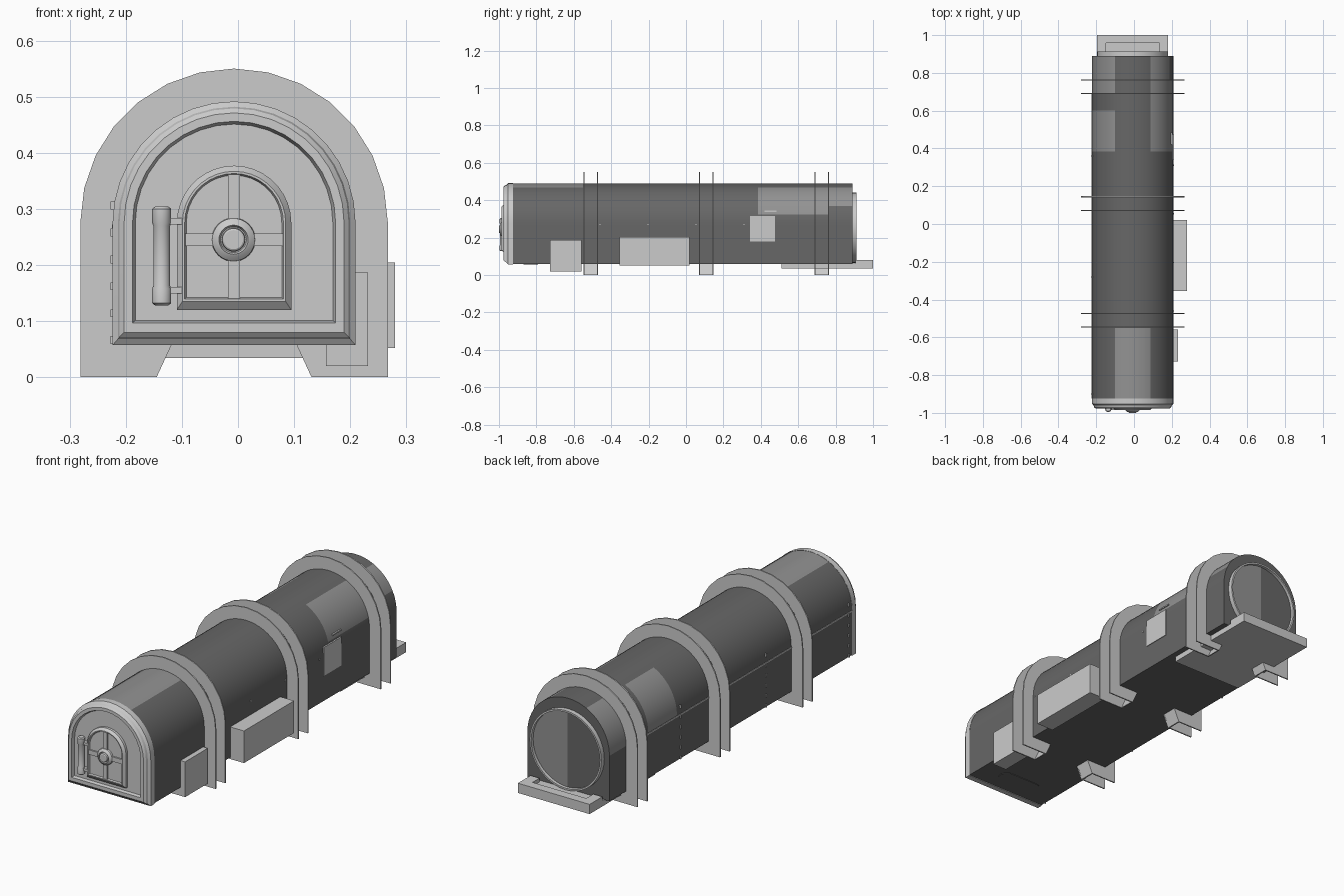
import bpy, bmesh, math

if "Cube" in bpy.data.objects:
    bpy.data.objects.remove(bpy.data.objects["Cube"])

CX, CZ = -0.007, 0.275   # shared centre of every arch


def material(name, v):
    m = bpy.data.materials.new(name)
    m.diffuse_color = (v, v, v, 1)
    m.use_nodes = True
    m.node_tree.nodes["Principled BSDF"].inputs["Base Color"].default_value = m.diffuse_color
    return m


LIGHT = material("light_grey", 0.60)
MID = material("worn_grey", 0.29)
DARK = material("dark_grey", 0.135)


def finish(name, bm, mats):
    bmesh.ops.recalc_face_normals(bm, faces=bm.faces)
    me = bpy.data.meshes.new(name)
    bm.to_mesh(me)
    bm.free()
    for m in mats:
        me.materials.append(m)
    me.shade_smooth()
    me.set_sharp_from_angle(angle=math.radians(25))
    ob = bpy.data.objects.new(name, me)
    bpy.context.collection.objects.link(ob)
    return ob


def skin(name, rings, mats=(LIGHT,), rule=None, caps=True):
    """Join closed rings of equal length, optionally colouring faces by a rule."""
    bm = bmesh.new()
    vs = [[bm.verts.new(p) for p in r] for r in rings]
    n = len(vs[0])
    for a, b in zip(vs, vs[1:]):
        for i in range(n):
            j = (i + 1) % n
            bm.faces.new((a[i], a[j], b[j], b[i]))
    if caps:
        bm.faces.new(vs[0])
        bm.faces.new(vs[-1])
    if rule:
        bm.normal_update()
        for f in bm.faces:
            f.material_index = rule(f.calc_center_median(), f.normal)
    return finish(name, bm, mats)


def arch(y, r, zb, seg=16, side=1):
    """Round-topped outline with a flat bottom at zb."""
    pts = [(CX + r, y, zb + (CZ - zb) * k / side) for k in range(side)]
    pts += [(CX + r * math.cos(math.pi * i / seg), y, CZ + r * math.sin(math.pi * i / seg))
            for i in range(seg + 1)]
    pts += [(CX - r, y, CZ - (CZ - zb) * k / side) for k in range(1, side + 1)]
    return pts


def circle(y, r, cx, cz, seg=32):
    return [(cx + r * math.cos(2 * math.pi * i / seg), y, cz + r * math.sin(2 * math.pi * i / seg))
            for i in range(seg)]


def box(name, x0, x1, y0, y1, z0, z1, mat=LIGHT):
    return skin(name, [[(x0, y, z0), (x1, y, z0), (x1, y, z1), (x0, y, z1)] for y in (y0, y1)], (mat,))


# Arched body, with the worn paint chosen by position
def worn(c, n):
    if n.z < -0.9:
        return 1 if c.y < -0.55 else 0
    if c.y < 0.385 or abs(n.y) > 0.9:
        return 0
    if 0.6 < c.y < 0.69 and c.x < 0.09:
        return 0
    if c.x < 0:
        return 1 if c.z > CZ else 0
    edge = 0.37 if c.y > 0.765 else 0.33
    return 1 if c.z > edge else 0


stations = [-0.93, -0.55, 0.0, 0.385, 0.42, 0.5, 0.6, 0.69, 0.765, 0.83, 0.89]
skin("tunnel_body", [arch(y, 0.215, 0.06, 28, 4) for y in stations], (DARK, MID), worn)

# Dark oval mark under the front
oval = []
for z in (0.0605, 0.0575):
    oval.append([(CX + (0.07 if math.cos(t) > 0 else -0.07) + 0.04 * math.cos(t),
                  -0.83 + 0.04 * math.sin(t), z)
                 for t in [2 * math.pi * (i + 0.5) / 24 for i in range(24)]])
skin("underside_oval", oval, (DARK,))

# Moulded front frame with recessed panel
skin("front_frame", [arch(y, r, zb, 18) for y, r, zb in (
    (-0.925, 0.2165, 0.057), (-0.952, 0.2165, 0.057), (-0.96, 0.207, 0.068),
    (-0.97, 0.204, 0.072), (-0.977, 0.196, 0.08), (-0.977, 0.181, 0.097),
    (-0.962, 0.176, 0.101))])

# Small arched door with cross bars and hub
skin("door", [arch(y, r, zb, 18) for y, r, zb in (
    (-0.955, 0.102, 0.12), (-0.974, 0.102, 0.12), (-0.986, 0.092, 0.135),
    (-0.986, 0.088, 0.139), (-0.978, 0.085, 0.142))])
box("door_bar_vertical", CX - 0.011, CX + 0.011, -0.985, -0.97, 0.14, 0.361)
box("door_bar_horizontal", CX - 0.087, CX + 0.087, -0.985, -0.97, 0.234, 0.256)
skin("door_hub", [circle(y, r, CX - 0.001, 0.245) for y, r in (
    (-0.97, 0.04), (-0.986, 0.038), (-0.993, 0.03), (-0.995, 0.026),
    (-0.988, 0.023), (-0.988, 0.021), (-0.998, 0.02), (-1.0, 0.017))])

# Door hinge: barrel with thicker end caps and two brackets
profile = [(0.128, 0.012), (0.132, 0.017), (0.158, 0.017), (0.163, 0.015), (0.27, 0.015),
           (0.275, 0.017), (0.3, 0.017), (0.304, 0.012)]
skin("hinge_barrel", [[(-0.136 + r * math.cos(math.pi * i / 8), -0.979 + r * math.sin(math.pi * i / 8), z)
                       for i in range(16)] for z, r in profile])
for i, z in enumerate((0.155, 0.278)):
    box(f"hinge_bracket_{i}", -0.13, -0.1, -0.985, -0.965, z - 0.006, z + 0.006)


# Three pairs of flanges with splayed feet joined by a sloping web
def flange(y):
    r = 0.274
    top = [(CX + r * math.cos(math.pi * i / 14), y, 0.276 + r * math.sin(math.pi * i / 14))
           for i in range(15)]
    foot = [(CX - r, y, 0.0), (CX - 0.138, y, 0.0), (CX - 0.108, y, 0.065)]
    return top + foot + [(2 * CX - x, yy, z) for x, yy, z in reversed(foot)]


for k, (ya, yb) in enumerate(((-0.546, -0.474), (0.072, 0.144), (0.69, 0.762))):
    for tag, y in (("front", ya), ("rear", yb)):
        skin(f"flange_{k}_{tag}", [flange(y - 0.003), flange(y + 0.003)])
    for tag, s in (("left", -1), ("right", 1)):
        skin(f"foot_web_{k}_{tag}", [[(CX + s * 0.138, y, 0), (CX + s * 0.144, y, 0),
                                      (CX + s * 0.116, y, 0.063), (CX + s * 0.11, y, 0.063)]
                                     for y in (ya, yb)])

# Equipment boxes and plates on the right side
box("front_side_box", 0.157, 0.232, -0.727, -0.558, 0.02, 0.187)
box("middle_side_box", 0.19, 0.28, -0.355, 0.02, 0.052, 0.204)
box("side_square_plate", 0.2, 0.211, 0.342, 0.475, 0.18, 0.315)
box("side_small_strip", 0.19, 0.203, 0.42, 0.485, 0.338, 0.344)
for i in range(4):
    box(f"right_rivet_{i}", 0.205, 0.2105, -0.463 + 0.257 * i, -0.457 + 0.257 * i, 0.267, 0.273)

# Left side seam with columns of rivets
box("left_seam", -0.2245, -0.21, -0.925, 0.69, 0.266, 0.272)
for c, y in enumerate((0.36, -0.28, -0.9)):
    for i in range(6):
        z = 0.066 + 0.048 * i
        box(f"left_rivet_{c}_{i}", -0.227, -0.215, y - 0.003, y + 0.003, z - 0.007, z + 0.007)

# Round rear hatch: two-tone disc inside a thin rim
skin("rear_disc", [circle(0.885, 0.18, CX, 0.253, 40)] + [circle(0.897, r, CX, 0.253, 40) for r in (0.18, 0.001)],
     (DARK, MID), lambda c, n: 1 if c.x > CX else 0)
skin("rear_rim", [circle(y, r, CX, 0.253, 40) for y, r in (
    (0.885, 0.188), (0.912, 0.188), (0.912, 0.18), (0.885, 0.18))], caps=False)

# Rear platform slab with a raised U-shaped edge
box("rear_platform", -0.195, 0.181, 0.51, 1.0, 0.034, 0.062)
box("platform_back_edge", -0.195, 0.181, 0.957, 1.0, 0.05, 0.08)
box("platform_left_edge", -0.195, -0.148, 0.905, 0.957, 0.05, 0.08)
box("platform_right_edge", 0.134, 0.181, 0.905, 0.957, 0.05, 0.08)
